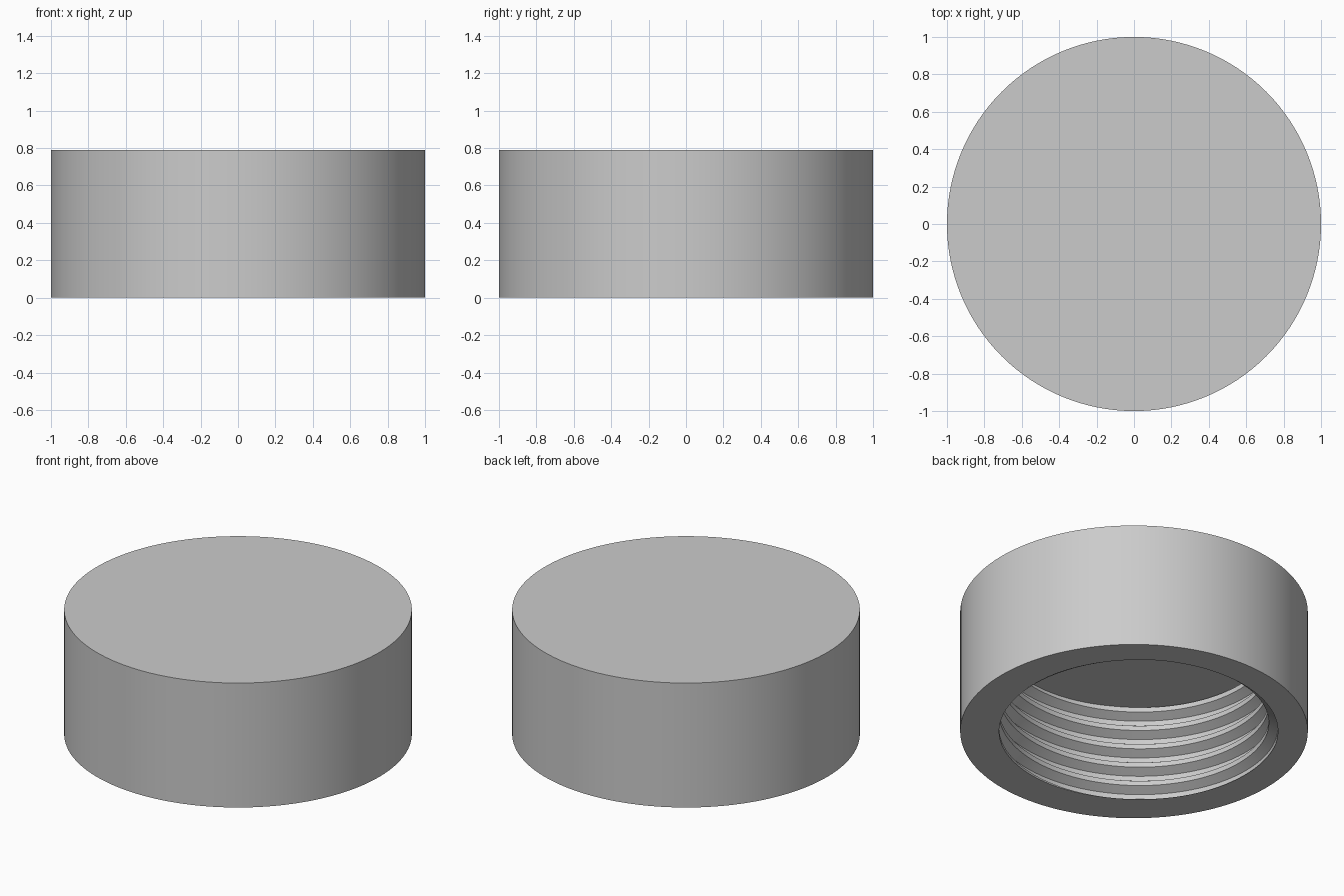
import bpy, bmesh
from math import cos, sin, tau, radians

if "Cube" in bpy.data.objects:
    bpy.data.objects.remove(bpy.data.objects["Cube"], do_unlink=True)

SEG = 128
RADIUS, HEIGHT, DEPTH = 1.0, 0.79, 0.61      # outside size and depth of the bore
CREST, ROOT, PITCH = 0.776, 0.828, 0.122     # internal thread
START = radians(240)

grey = bpy.data.materials.new("light_grey")
grey.use_nodes = True
colour = (0.6, 0.6, 0.6, 1)
grey.diffuse_color = colour
grey.node_tree.nodes["Principled BSDF"].inputs["Base Color"].default_value = colour

bm = bmesh.new()

# Thread: a truncated triangular profile swept along a right-handed helix
profile = [(0, CREST), (0.25, ROOT), (0.5, ROOT), (0.75, CREST), (1, CREST)]
previous = None
for k in range(-2 * SEG, 7 * SEG + 1):
    turn = k / SEG
    a = START + tau * (k % SEG) / SEG
    column = [bm.verts.new((r * cos(a), r * sin(a), PITCH * (u + turn))) for u, r in profile]
    if previous:
        for i in range(len(profile) - 1):
            bm.faces.new((previous[i], previous[i + 1], column[i + 1], column[i]))
    previous = column
bmesh.ops.remove_doubles(bm, verts=bm.verts[:], dist=1e-5)

# Trim the thread flat at the mouth and at the end of the bore
for z, direction in ((0, -1), (DEPTH, 1)):
    bmesh.ops.bisect_plane(bm, geom=bm.verts[:] + bm.edges[:] + bm.faces[:], dist=1e-6,
                           plane_co=(0, 0, z), plane_no=(0, 0, direction), clear_outer=True)


def rim(z):
    return [e for e in bm.edges if e.is_boundary and all(abs(v.co.z - z) < 1e-4 for v in e.verts)]


mouth, bore_end = rim(0), rim(DEPTH)
bmesh.ops.triangle_fill(bm, edges=bore_end, use_beauty=True)

# Outer wall, top disc and the flat ring round the mouth
angles = [tau * i / SEG for i in range(SEG)]
low, high = [[bm.verts.new((RADIUS * cos(a), RADIUS * sin(a), z)) for a in angles]
             for z in (0, HEIGHT)]
for i in range(SEG):
    j = (i + 1) % SEG
    bm.faces.new((low[i], low[j], high[j], high[i]))
bm.faces.new(high)
outer_edges = [bm.edges.get((low[i - 1], low[i])) for i in range(SEG)]
bmesh.ops.triangle_fill(bm, edges=mouth + outer_edges, use_beauty=True)
bmesh.ops.recalc_face_normals(bm, faces=bm.faces[:])

mesh = bpy.data.meshes.new("threaded_cap")
bm.to_mesh(mesh)
bm.free()
mesh.materials.append(grey)
cap = bpy.data.objects.new("threaded_cap", mesh)
bpy.context.collection.objects.link(cap)

bpy.ops.object.select_all(action='DESELECT')
cap.select_set(True)
bpy.context.view_layer.objects.active = cap
bpy.ops.object.shade_smooth_by_angle(angle=radians(30))
